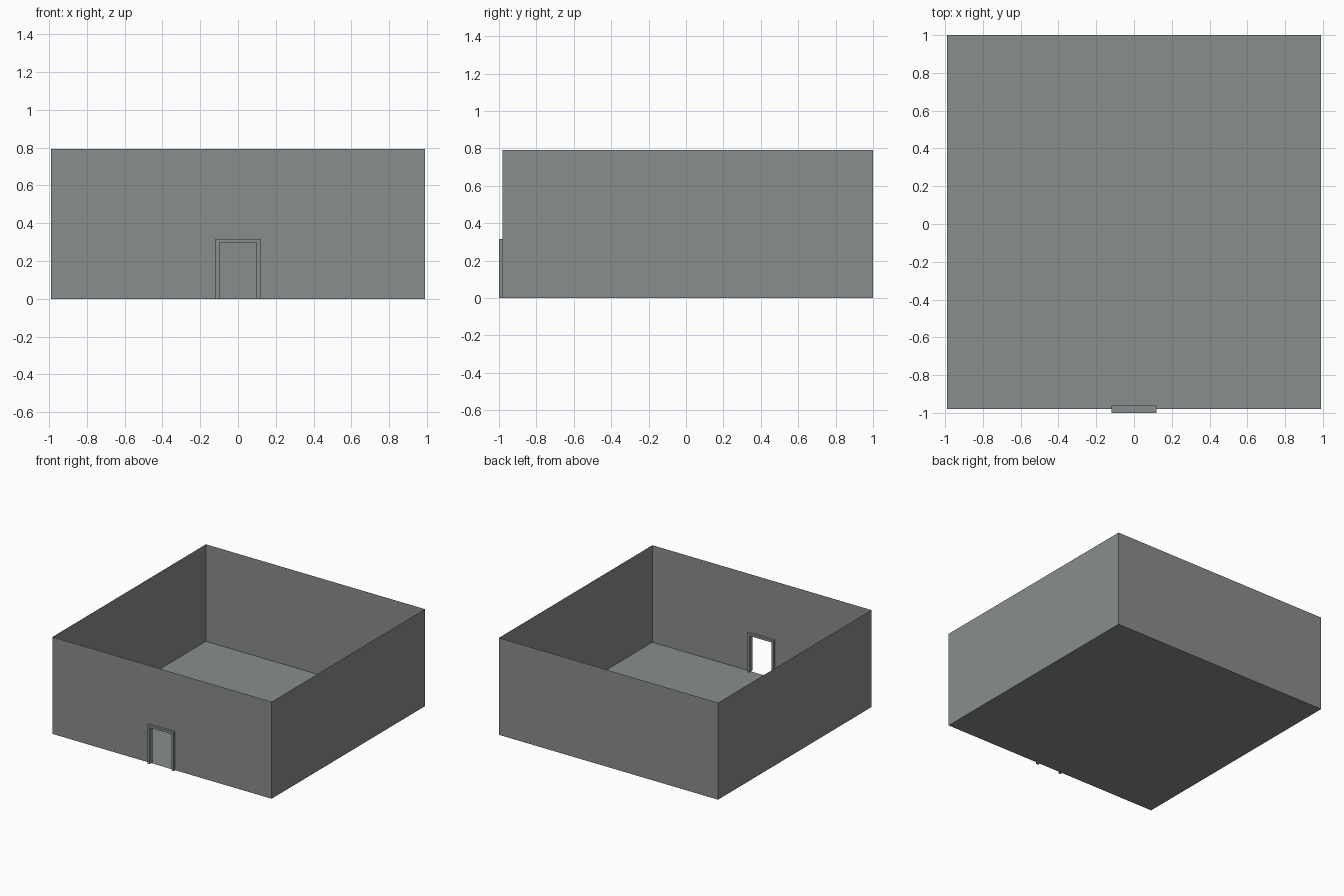
import bpy, bmesh

if "Cube" in bpy.data.objects:
    bpy.data.objects.remove(bpy.data.objects["Cube"])

S = 2 / 10.1            # plan unit: a 10 x 10 x 4 room with a projecting door frame
HALF, HEIGHT = 5 * S, 4 * S
FRONT, BACK = 1 - 10 * S, 1.0
DOOR_W, DOOR_H = 0.5 * S, 1.5 * S      # half width and height of the opening
RIM, DEPTH = 0.1 * S, 0.1 * S          # frame width and half depth

grey = bpy.data.materials.new("concrete grey")
grey.diffuse_color = (0.25, 0.268, 0.26, 1)
grey.use_nodes = True
grey.node_tree.nodes["Principled BSDF"].inputs["Base Color"].default_value = grey.diffuse_color


def finish(name, bm):
    mesh = bpy.data.meshes.new(name)
    bm.to_mesh(mesh)
    bm.free()
    mesh.materials.append(grey)
    obj = bpy.data.objects.new(name, mesh)
    bpy.context.collection.objects.link(obj)


def panel(name, points):
    """A single flat sheet."""
    bm = bmesh.new()
    bm.faces.new([bm.verts.new(p) for p in points])
    finish(name, bm)


def arch(w, h):
    """Doorway outline, left foot to right foot."""
    return [(-w, 0), (-w, h), (w, h), (w, 0)]


# Floor
corners = [(-HALF, FRONT), (HALF, FRONT), (HALF, BACK), (-HALF, BACK)]
panel("floor", [(x, y, 0) for x, y in corners])

# Plain walls
for i, name in ((1, "right_wall"), (2, "back_wall"), (3, "left_wall")):
    a, b = corners[i], corners[(i + 1) % 4]
    panel(name, [(*a, 0), (*b, 0), (*b, HEIGHT), (*a, HEIGHT)])

# Front wall, with the doorway left open
outline = [(-HALF, 0)] + arch(DOOR_W, DOOR_H) + [(HALF, 0), (HALF, HEIGHT), (-HALF, HEIGHT)]
panel("front_wall", [(x, FRONT, z) for x, z in outline])

# Door frame: two posts and a lintel extruded through the wall
bm = bmesh.new()
profile = arch(DOOR_W + RIM, DOOR_H + RIM) + arch(DOOR_W, DOOR_H)[::-1]
face = bm.faces.new([bm.verts.new((x, FRONT - DEPTH, z)) for x, z in profile])
out = bmesh.ops.extrude_face_region(bm, geom=[face], use_keep_orig=True)
bmesh.ops.translate(bm, vec=(0, 2 * DEPTH, 0),
                    verts=[v for v in out["geom"] if isinstance(v, bmesh.types.BMVert)])
bmesh.ops.recalc_face_normals(bm, faces=bm.faces)
finish("door_frame", bm)
